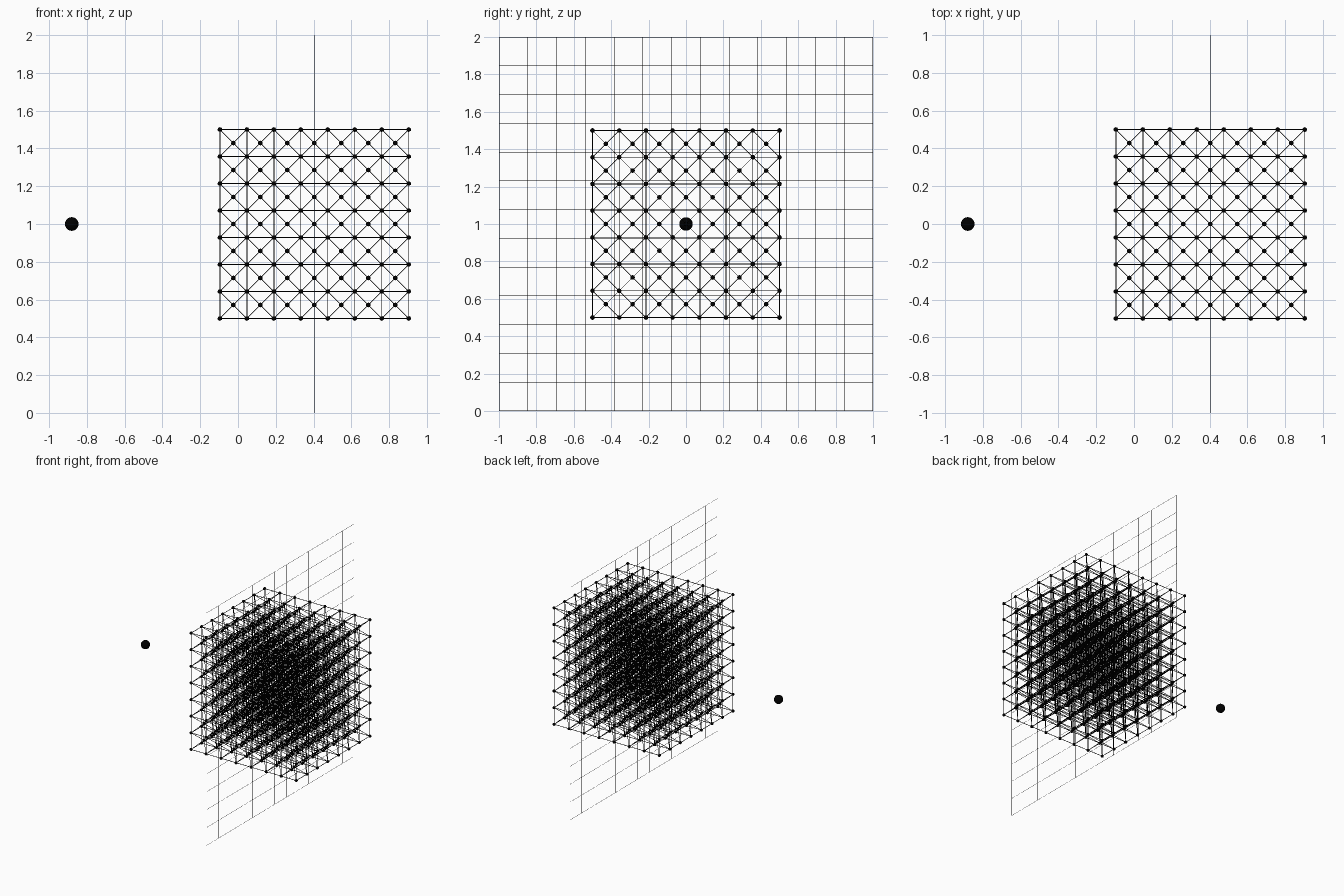
import bpy, bmesh, itertools
from math import cos, sin, pi
from mathutils import Vector

if "Cube" in bpy.data.objects:
    bpy.data.objects.remove(bpy.data.objects["Cube"])

CENTRE = Vector((0.404, 0, 1))
N = 7                       # lattice cells per side
STEP = 1.0 / N

black = bpy.data.materials.new("black")
black.diffuse_color = (0.0, 0.0, 0.0, 1)
black.use_nodes = True
black.node_tree.nodes["Principled BSDF"].inputs["Base Color"].default_value = black.diffuse_color


def make_object(name, verts, faces, smooth=False):
    mesh = bpy.data.meshes.new(name)
    mesh.from_pydata([tuple(v) for v in verts], [], faces)
    mesh.materials.append(black)
    for p in mesh.polygons:
        p.use_smooth = smooth
    obj = bpy.data.objects.new(name, mesh)
    bpy.context.collection.objects.link(obj)
    return obj


def rods(name, segments, radius, sides=6):
    verts, faces = [], []
    for a, b in segments:
        q = (b - a).to_track_quat('Z', 'Y')
        base = len(verts)
        for end in (a, b):
            for i in range(sides):
                t = 2 * pi * i / sides
                verts.append(end + q @ Vector((radius * cos(t), radius * sin(t), 0)))
        for i in range(sides):
            j = (i + 1) % sides
            faces.append((base + i, base + j, base + sides + j, base + sides + i))
        faces.append(tuple(base + i for i in reversed(range(sides))))
        faces.append(tuple(base + sides + i for i in range(sides)))
    return make_object(name, verts, faces)


def balls(name, points, radius, detail):
    bm = bmesh.new()
    bmesh.ops.create_icosphere(bm, subdivisions=detail, radius=radius)
    bm.verts.index_update()
    tv = [v.co.copy() for v in bm.verts]
    tf = [[v.index for v in f.verts] for f in bm.faces]
    bm.free()
    verts, faces = [], []
    for p in points:
        base = len(verts)
        verts += [p + v for v in tv]
        faces += [[base + i for i in f] for f in tf]
    return make_object(name, verts, faces, True)


def node(i, j, k):
    return CENTRE + (Vector((i, j, k)) - Vector((N, N, N)) / 2) * STEP


# body-centred cubic lattice: corner nodes and cell-centre nodes
corners = [node(*c) for c in itertools.product(range(N + 1), repeat=3)]
cells = list(itertools.product(range(N), repeat=3))
centres = [node(i + .5, j + .5, k + .5) for i, j, k in cells]
balls("lattice_corner_nodes", corners, 0.0125, 2)
balls("lattice_centre_nodes", centres, 0.0125, 2)

# cell edges
edges = []
for a, b in itertools.product(range(N + 1), repeat=2):
    for axis in range(3):
        lo, hi = [a, b], [a, b]
        lo.insert(axis, 0)
        hi.insert(axis, N)
        edges.append((node(*lo), node(*hi)))
rods("lattice_edge_rods", edges, 0.0022)

# struts from each cell centre to its eight corners
struts = []
for (i, j, k), c in zip(cells, centres):
    for d in itertools.product((0, 1), repeat=3):
        struts.append((c, node(i + d[0], j + d[1], k + d[2])))
rods("lattice_diagonal_struts", struts, 0.002, 4)

# flat wire screen through the middle of the lattice, edges flush with 2 x 2
M = 13
R = 0.0012
lines = []
for i in range(M + 1):
    t = (1 - R) * (-1 + 2 * i / M)
    lines.append((CENTRE + Vector((0, t, -1)), CENTRE + Vector((0, t, 1))))
    lines.append((CENTRE + Vector((0, -1, t)), CENTRE + Vector((0, 1, t))))
rods("wire_screen", lines, R, 4)

# lone ball beside the lattice
balls("source_ball", [Vector((-0.88, 0, 1))], 0.036, 4)
